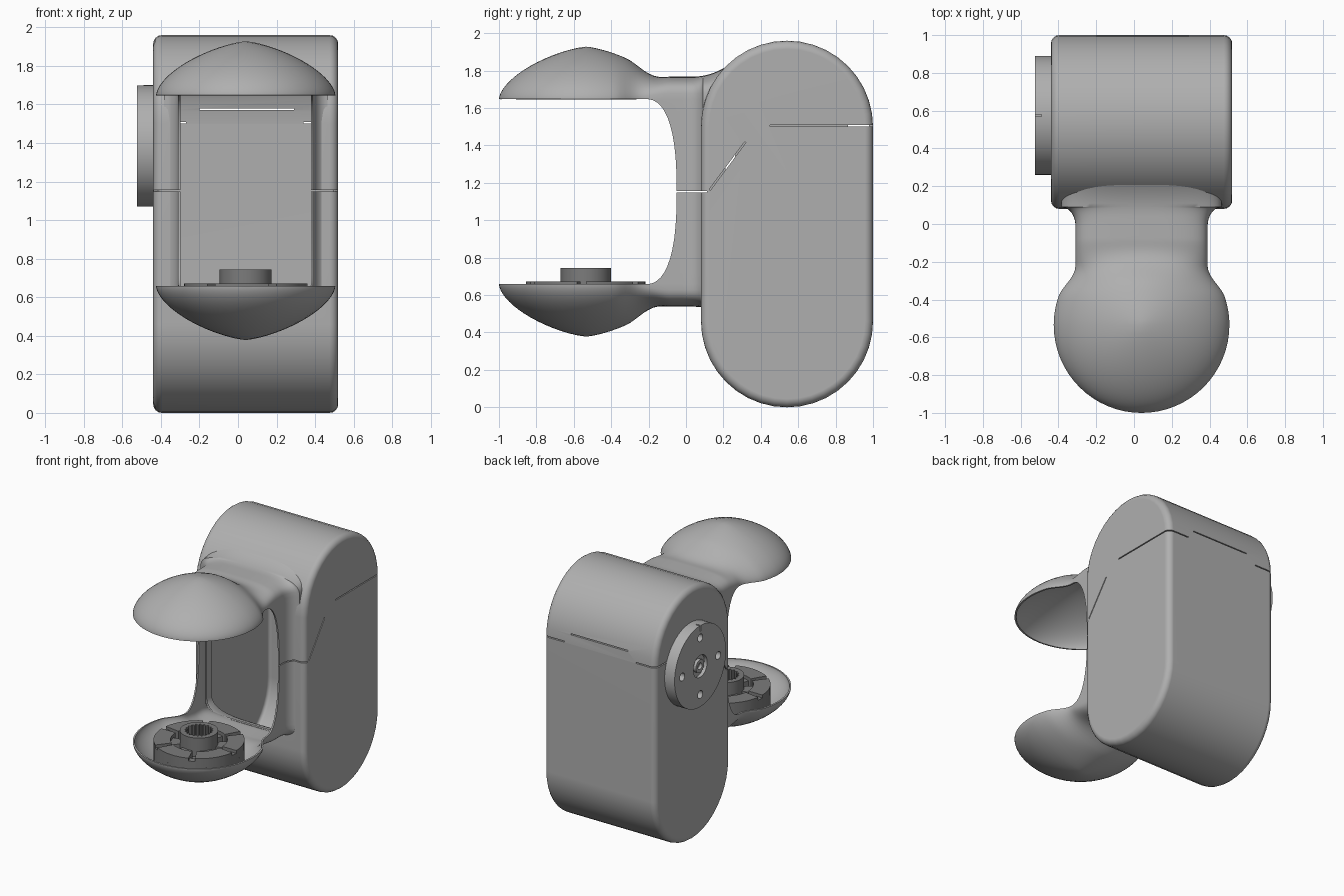
import bpy, bmesh, math
from mathutils import Matrix, Vector

if "Cube" in bpy.data.objects:
    bpy.data.objects.remove(bpy.data.objects["Cube"])

CX, ZC = 0.04, 1.153            # symmetry centre of the body and pods


def material(name, v):
    m = bpy.data.materials.new(name)
    m.diffuse_color = (v, v, v, 1)
    m.use_nodes = True
    m.node_tree.nodes["Principled BSDF"].inputs["Base Color"].default_value = m.diffuse_color
    return m


GREY, DARK = material("mid_grey", 0.43), material("dark_grey", 0.2)


def to_object(name, bm, loc=(0, 0, 0), mat=GREY):
    me = bpy.data.meshes.new(name)
    bm.to_mesh(me)
    bm.free()
    me.materials.append(mat)
    ob = bpy.data.objects.new(name, me)
    ob.location = loc
    bpy.context.collection.objects.link(ob)
    return ob


def bake(ob, cutters=()):
    """Cut the object, freeze its modifiers and drop the cutters."""
    for c in cutters:
        c.hide_render = True
        m = ob.modifiers.new("cut", 'BOOLEAN')
        m.operation, m.solver, m.object = 'DIFFERENCE', 'EXACT', c
    bpy.context.view_layer.update()
    ev = ob.evaluated_get(bpy.context.evaluated_depsgraph_get())
    me = bpy.data.meshes.new_from_object(ev)
    ob.modifiers.clear()
    ob.data = me
    for c in cutters:
        bpy.data.objects.remove(c)


def add_box(bm, lo, hi, tilt=0.0):
    lo, hi = Vector(lo), Vector(hi)
    mat = (Matrix.Translation((lo + hi) / 2) @ Matrix.Rotation(tilt, 4, 'X')
           @ Matrix.Diagonal((*(hi - lo), 1)))
    bmesh.ops.create_cube(bm, size=1, matrix=mat)


def add_cyl(bm, r, depth, centre, segs=32):
    mat = Matrix.Translation(centre) @ Matrix.Rotation(math.pi / 2, 4, 'Y')
    bmesh.ops.create_cone(bm, cap_ends=True, segments=segs, radius1=r, radius2=r,
                          depth=depth, matrix=mat)


def add_ring(bm, ri, ro, z0, z1, a0=0.0, a1=math.tau, n=48):
    """Ring or ring sector; ri may be a function of the step number."""
    full = a1 - a0 > 6.28
    loops = []
    for i in range(n if full else n + 1):
        a = a0 + (a1 - a0) * i / n
        inner = ri(i) if callable(ri) else ri
        loops.append([bm.verts.new((r * math.cos(a), r * math.sin(a), z))
                      for r, z in ((inner, z0), (ro, z0), (ro, z1), (inner, z1))])
    for i in range(n):
        p, q = loops[i], loops[(i + 1) % len(loops)]
        for k in range(4):
            bm.faces.new((p[k], p[(k + 1) % 4], q[(k + 1) % 4], q[k]))
    if not full:
        bm.faces.new(loops[0])
        bm.faces.new(loops[-1])


def ramp(a, b, v):
    return min(1, max(0, (v - a) / (b - a)))


def smooth(a, b, v):
    t = ramp(a, b, v)
    return t * t * (3 - 2 * t)


# Hollow body: stadium outline, rounded side edges
bm = bmesh.new()
pts = []
for k in range(42):
    top = k <= 20
    a = math.pi * (k if top else k - 1) / 20
    pts.append((0.54 + 0.46 * math.cos(a), (1.5 if top else 0.46) + 0.46 * math.sin(a)))
caps = [bm.faces.new([bm.verts.new((x, y, z)) for y, z in pts]) for x in (-0.44, 0.52)]
la, lb = list(caps[0].verts), list(caps[1].verts)
for i in range(42):
    j = (i + 1) % 42
    bm.faces.new((la[i], la[j], lb[j], lb[i]))
bmesh.ops.recalc_face_normals(bm, faces=bm.faces)
bmesh.ops.bevel(bm, geom=list({e for f in caps for e in f.edges}), offset=0.045,
                segments=4, profile=0.5, affect='EDGES')
body = to_object("body_shell", bm)
shell = body.modifiers.new("shell", 'SOLIDIFY')
shell.thickness, shell.offset = 0.02, -1

# Front opening of the body
bm = bmesh.new()
add_box(bm, (CX - 0.375, -0.1, 0.55), (CX + 0.375, 0.3, 1.76))
edges = [e for e in bm.edges if abs(e.verts[0].co.y - e.verts[1].co.y) > 0.1]
bmesh.ops.bevel(bm, geom=edges, offset=0.1, segments=6, profile=0.5, affect='EDGES')
opening = to_object("opening_cutter", bm)

# Thin panel seams
bm = bmesh.new()
h = 0.004
add_box(bm, (-0.6, -0.1, ZC - h), (0.7, 0.112, ZC + h))
dy, dz = 0.19, 0.255
ln = math.hypot(dy, dz) / 2
add_box(bm, (-0.6, 0.222 - ln, 1.29 - h), (0.7, 0.222 + ln, 1.29 + h), math.atan2(dz, dy))
add_box(bm, (-0.6, 0.45, 1.505 - h), (-0.27, 1.1, 1.505 + h))
add_box(bm, (0.34, 0.45, 1.505 - h), (0.7, 1.1, 1.505 + h))
add_box(bm, (-0.2, 0.9, 1.575 - h), (0.29, 1.1, 1.575 + h))
bake(body, (opening, to_object("seam_cutter", bm)))

# Upper dome flowing into the neck, mirrored for the lower bowl
R, YC = 0.465, -0.535


def dome(r):
    return 0.28 * max(0, 1 - min(1, r / R) ** 1.4) ** 0.6


def section(y):
    d = y - YC
    wd = math.sqrt(max(0, R * R - d * d))
    s = smooth(-0.32, -0.08, y)
    sw = smooth(-0.38, -0.18, y)
    u = ramp(-0.01, 0.09, y)
    w = wd * (1 - sw) + 0.35 * sw + 0.075 * (1 - math.sqrt(1 - u * u))
    rise = 0.12 + 0.05 * ramp(0.04, 0.21, y) ** 2
    e = ramp(-0.22, -0.05, y)
    edge = 0.004 + 0.491 * (1 - e ** 2.5) ** 0.4
    out = [(-w, edge + (0.495 - edge) * k / 8) for k in range(8)]
    for k in range(41):
        t = math.sin(math.pi * (k / 40 - 0.5))
        z = dome(math.hypot(t * wd, d)) * (1 - s) + rise * max(0, 1 - abs(t) ** 3.5) ** 0.3 * s
        out.append((w * t, 0.495 + z))
    return out + [(-x, z) for x, z in out[7::-1]]


ys = [YC - R * math.cos(math.pi / 2 * k / 16) for k in range(16)]
ys += [YC + 0.315 * k / 12 for k in range(12)]
ys += [-0.05 - 0.17 * (1 - math.sin(math.pi / 2 * k / 12)) for k in range(13)]
ys += [-0.05 + 0.14 * math.sin(math.pi / 2 * k / 14) for k in range(1, 15)]
ys += [0.09 + 0.12 * k / 6 for k in range(1, 7)]
bm = bmesh.new()
rows = [[bm.verts.new((x, y, z)) for x, z in section(y)] for y in ys]
for p, q in zip(rows, rows[1:]):
    for j in range(len(p) - 1):
        bm.faces.new((p[j], p[j + 1], q[j + 1], q[j]))
bmesh.ops.remove_doubles(bm, verts=bm.verts, dist=0.0005)
pods = to_object("domes_and_neck", bm, (CX, 0, ZC))
m = pods.modifiers.new("shell", 'SOLIDIFY')
m.thickness, m.offset = 0.012, -1
m = pods.modifiers.new("mirror", 'MIRROR')
m.use_axis = (False, False, True)
m.use_mirror_merge = False
bake(pods)

# Splined coupling inside the lower bowl
bm = bmesh.new()
add_ring(bm, 0.08, 0.32, 0.525, 0.6)
for k in range(6):
    a = math.tau * k / 6
    add_ring(bm, 0.2, 0.32, 0.6, 0.672, a, a + 0.9, 8)
    add_ring(bm, 0.135, 0.2, 0.6, 0.645, a + 0.15, a + 0.75, 6)
    add_ring(bm, 0.27, 0.32, 0.6, 0.65, a + 0.9, a + math.tau / 6, 3)
add_ring(bm, lambda i: 0.085 if i % 4 < 2 else 0.1, 0.135, 0.6, 0.745, n=80)
bmesh.ops.recalc_face_normals(bm, faces=bm.faces)
to_object("coupling", bm, (CX, YC, 0), DARK)

# Round mounting flange on the left side
FY, FZ = 0.575, 1.385
bm = bmesh.new()
add_cyl(bm, 0.315, 0.09, (-0.48, FY, FZ), 64)
flange = to_object("side_flange", bm)
bm = bmesh.new()
add_cyl(bm, 0.085, 0.08, (-0.54, FY, FZ))
for k in range(4):
    a = math.pi / 2 * k
    add_cyl(bm, 0.03, 0.14, (-0.54, FY + 0.22 * math.cos(a), FZ + 0.22 * math.sin(a)), 20)
add_box(bm, (-0.6, FY - 0.006, FZ + 0.27), (-0.49, FY + 0.006, FZ + 0.35))
bake(flange, (to_object("hole_cutter", bm),))

# Boss in the middle of the flange
bm = bmesh.new()
add_ring(bm, 0.025, 0.05, 0, 0.025, n=24)
bmesh.ops.recalc_face_normals(bm, faces=bm.faces)
boss = to_object("flange_boss", bm, (-0.498, FY, FZ))
boss.rotation_euler = (0, -math.pi / 2, 0)

# Smooth shading with sharp edges kept
bpy.ops.object.select_all(action='DESELECT')
for ob in bpy.context.collection.objects:
    ob.select_set(True)
    bpy.context.view_layer.objects.active = ob
bpy.ops.object.shade_smooth_by_angle(angle=math.radians(35))
body.modifiers.new("flat_faces", 'WEIGHTED_NORMAL').keep_sharp = True
